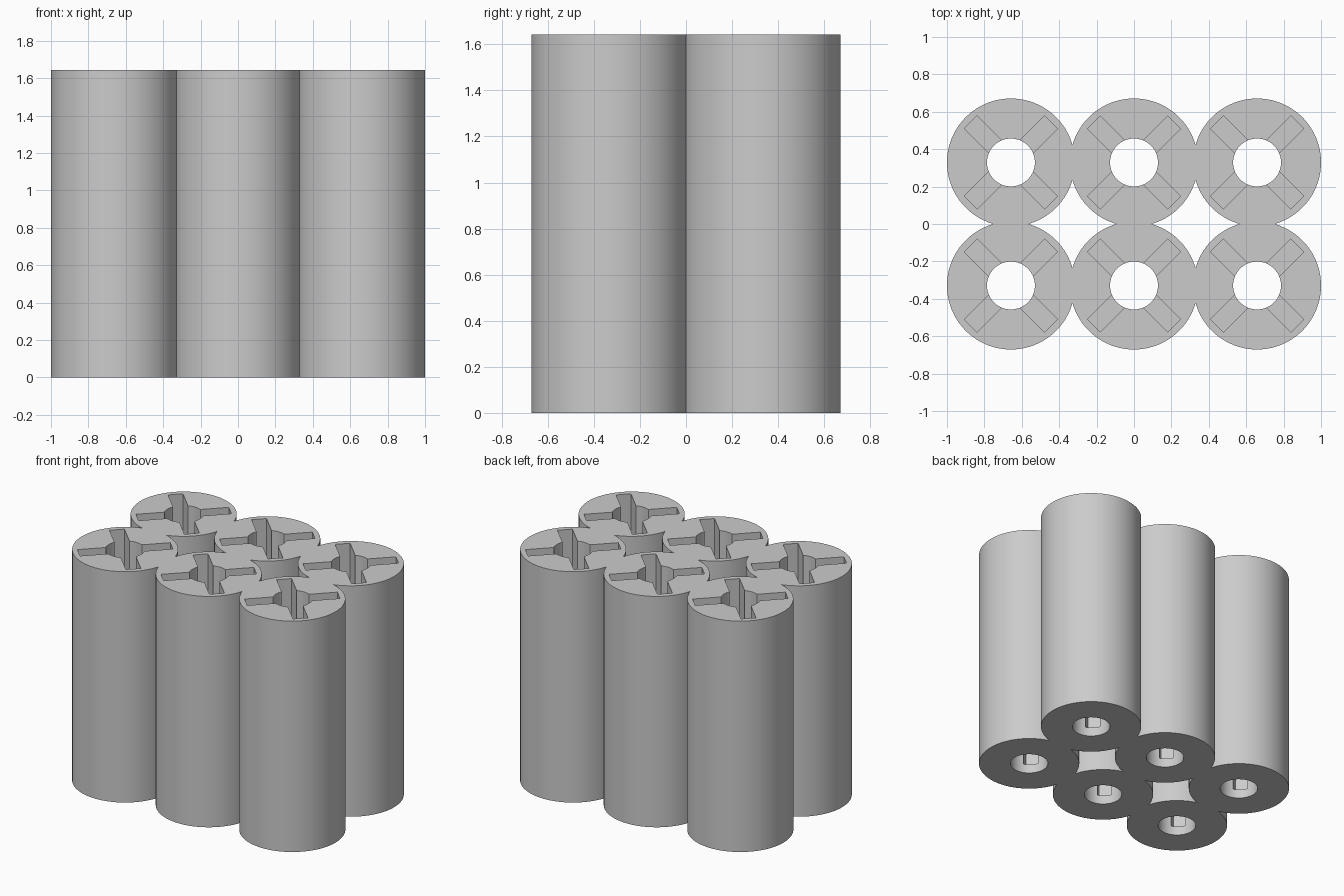
import bpy, bmesh, math
from mathutils import Matrix

default = bpy.data.objects.get("Cube")
if default:
    bpy.data.objects.remove(default, do_unlink=True)

SPACING, RADIUS, HEIGHT = 0.658, 0.342, 1.643
HOLE_RADIUS = 0.128
SLOT_WIDTH, SLOT_LENGTH, SLOT_FLOOR = 0.098, 0.608, 0.066
OVERSHOOT = 0.1
CENTRES = [(i * SPACING, j * SPACING / 2) for i in (-1, 0, 1) for j in (-1, 1)]

grey = bpy.data.materials.new("light grey")
grey.use_nodes = True
colour = (0.6, 0.6, 0.6, 1)
grey.diffuse_color = colour
grey.node_tree.nodes["Principled BSDF"].inputs["Base Color"].default_value = colour


def add_cylinder(bm, x, y, radius, low, high, sides):
    bmesh.ops.create_cone(bm, cap_ends=True, segments=sides, radius1=radius,
                          radius2=radius, depth=high - low,
                          matrix=Matrix.Translation((x, y, (low + high) / 2)))


def add_slot(bm, x, y, angle, low, high):
    place = Matrix.Translation((x, y, (low + high) / 2)) @ Matrix.Rotation(angle, 4, 'Z')
    bmesh.ops.create_cube(bm, size=1, matrix=place @ Matrix.Diagonal(
        (SLOT_LENGTH, SLOT_WIDTH, high - low, 1)))


def make_object(name, bm):
    mesh = bpy.data.meshes.new(name)
    bm.to_mesh(mesh)
    bm.free()
    mesh.materials.append(grey)
    obj = bpy.data.objects.new(name, mesh)
    bpy.context.collection.objects.link(obj)
    return obj


# Six overlapping tubes, two rows of three
body = bmesh.new()
for x, y in CENTRES:
    add_cylinder(body, x, y, RADIUS, 0, HEIGHT, 100)
tubes = make_object("tube_cluster", body)

# Through bores, and diagonal cross slots that stop above the base
cuts = bmesh.new()
for x, y in CENTRES:
    add_cylinder(cuts, x, y, HOLE_RADIUS, -OVERSHOOT, HEIGHT + OVERSHOOT, 64)
    for angle in (math.pi / 4, -math.pi / 4):
        add_slot(cuts, x, y, angle, SLOT_FLOOR, HEIGHT + OVERSHOOT)
cutter = make_object("bore_and_slot_cutter", cuts)
cutter.hide_render = True

cut = tubes.modifiers.new("bores and slots", 'BOOLEAN')
cut.operation = 'DIFFERENCE'
cut.solver = 'EXACT'
cut.use_self = True
cut.object = cutter

bpy.ops.object.select_all(action='DESELECT')
tubes.select_set(True)
bpy.context.view_layer.objects.active = tubes
bpy.ops.object.modifier_apply(modifier=cut.name)
bpy.data.objects.remove(cutter, do_unlink=True)
bpy.ops.object.shade_smooth_by_angle(angle=math.radians(30))
